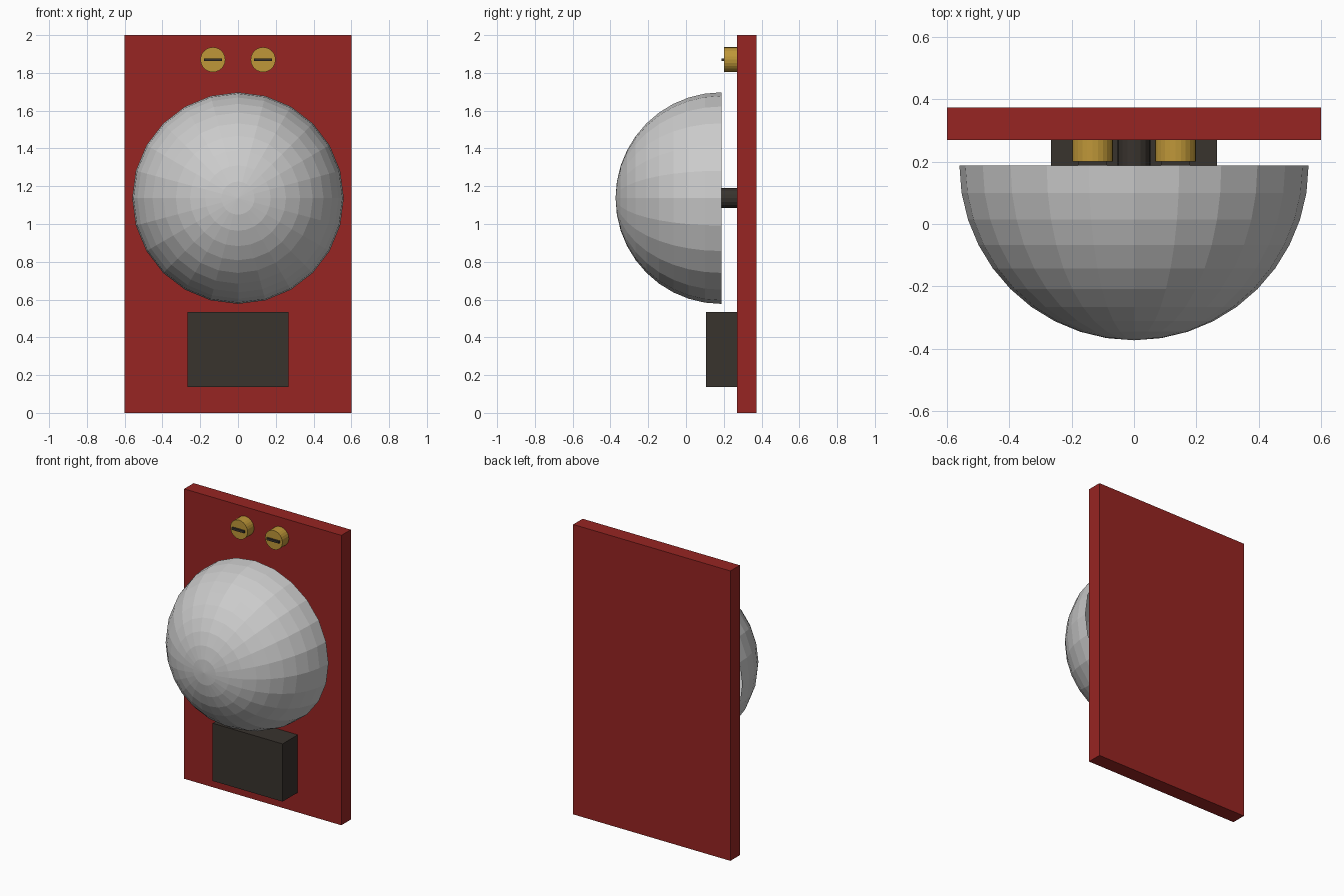
import bpy, bmesh
from math import pi, sin, cos
from mathutils import Matrix

if "Cube" in bpy.data.objects:
    bpy.data.objects.remove(bpy.data.objects["Cube"])


def material(name, rgb):
    m = bpy.data.materials.new(name)
    m.diffuse_color = (*rgb, 1)
    m.use_nodes = True
    m.node_tree.nodes["Principled BSDF"].inputs["Base Color"].default_value = m.diffuse_color
    return m


RED = material("red_paint", (0.31, 0.018, 0.016))
DARK = material("dark_plastic", (0.04, 0.033, 0.027))
BRASS = material("brass", (0.52, 0.31, 0.04))


def finish(name, bm, mat=None):
    me = bpy.data.meshes.new(name)
    bm.to_mesh(me)
    bm.free()
    if mat:
        me.materials.append(mat)
    ob = bpy.data.objects.new(name, me)
    bpy.context.collection.objects.link(ob)
    return ob


def box(name, x, y, z, mat):
    """Box from (min, max) ranges."""
    bm = bmesh.new()
    mid = [(a + b) / 2 for a, b in (x, y, z)]
    size = [b - a for a, b in (x, y, z)]
    bmesh.ops.create_cube(bm, size=1, matrix=Matrix.Translation(mid) @ Matrix.Diagonal((*size, 1)))
    return finish(name, bm, mat)


def rod(name, x, z, r, y0, y1, sides, mat):
    """Cylinder along y."""
    bm = bmesh.new()
    bmesh.ops.create_cone(bm, cap_ends=True, segments=sides, radius1=r, radius2=r, depth=y1 - y0,
                          matrix=Matrix.Translation((x, (y0 + y1) / 2, z)) @ Matrix.Rotation(pi / 2, 4, 'X'))
    return finish(name, bm, mat)


# Back board and striker housing
box("back_board", (-0.6, 0.6), (0.27, 0.373), (0, 2), RED)
box("striker_housing", (-0.267, 0.267), (0.105, 0.27), (0.137, 0.535), DARK)

# Hollow half-sphere bell, open towards the board
R, RIM_Y, BELL_Z, SEGS, RINGS = 0.56, 0.187, 1.137, 24, 10
bm = bmesh.new()
rings = []
for i in range(RINGS):
    a = i * pi / 2 / RINGS
    rings.append([bm.verts.new((R * cos(a) * cos(t), RIM_Y - R * sin(a), BELL_Z + R * cos(a) * sin(t)))
                  for t in (2 * pi * k / SEGS for k in range(SEGS))])
tip = bm.verts.new((0, RIM_Y - R, BELL_Z))
for k in range(SEGS):
    n = (k + 1) % SEGS
    for a, b in zip(rings, rings[1:]):
        bm.faces.new((a[k], a[n], b[n], b[k]))
    bm.faces.new((rings[-1][k], rings[-1][n], tip))
for f in bm.faces:
    f.normal_update()
    if f.normal.dot(f.calc_center_median() - Matrix.Translation((0, RIM_Y, BELL_Z)).translation) < 0:
        f.normal_flip()
finish("bell_dome", bm)

# Post holding the bell
rod("bell_post", 0, BELL_Z, 0.053, RIM_Y - R + 0.02, 0.27, 16, DARK)

# Terminal screws with slots
for side, x in (("left", -0.133), ("right", 0.133)):
    rod(f"terminal_screw_{side}", x, 1.87, 0.066, 0.2, 0.27, 24, BRASS)
    box(f"screw_slot_{side}", (x - 0.047, x + 0.047), (0.187, 0.202), (1.862, 1.877), DARK)
